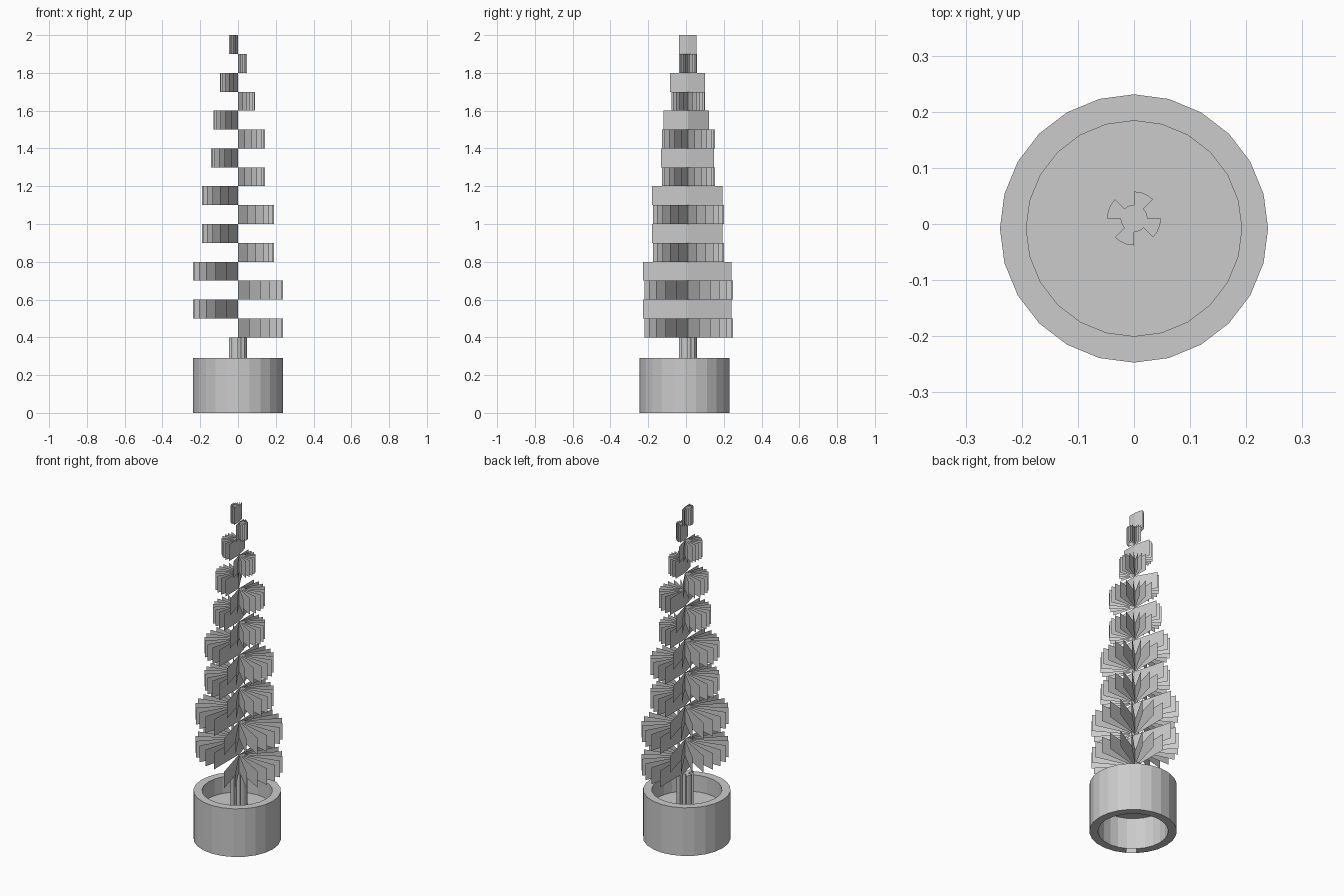
import bpy, bmesh, math
from mathutils import Vector

if "Cube" in bpy.data.objects:
    bpy.data.objects.remove(bpy.data.objects["Cube"], do_unlink=True)

STEP = 15          # degrees between blades and between pot sides
AXIS_Y = 0.01      # the tree stands slightly behind the pot centre
POT_Y = -0.008

grey = bpy.data.materials.new("plain_grey")
grey.use_nodes = True
grey.diffuse_color = (0.6, 0.6, 0.6, 1)
grey.node_tree.nodes["Principled BSDF"].inputs["Base Color"].default_value = (0.6, 0.6, 0.6, 1)


def polar(radius, degrees, z, y):
    a = math.radians(degrees)
    return Vector((radius * math.cos(a), y + radius * math.sin(a), z))


def finish(name, bm):
    mesh = bpy.data.meshes.new(name)
    bm.to_mesh(mesh)
    bm.free()
    mesh.materials.append(grey)
    obj = bpy.data.objects.new(name, mesh)
    bpy.context.collection.objects.link(obj)
    return obj


# Pot: a square-section ring, with one underside panel left open
def make_pot(outer, inner, height):
    bm = bmesh.new()
    section = [(outer, 0), (outer, height), (inner, height), (inner, 0)]
    rings = [[bm.verts.new(polar(r, a, z, POT_Y)) for r, z in section]
             for a in range(0, 360, STEP)]
    open_panel = 225 // STEP
    for i, ring in enumerate(rings):
        following = rings[(i + 1) % len(rings)]
        for k in range(4):
            n = (k + 1) % 4
            if k == 3 and i == open_panel:
                continue
            bm.faces.new((ring[k], following[k], following[n], ring[n]))
    finish("pot", bm)


# Soil: a thin sheet inside the pot
def make_soil(radius, z):
    bm = bmesh.new()
    bm.faces.new([bm.verts.new(polar(radius, a, z, POT_Y)) for a in range(0, 360, STEP)])
    finish("soil", bm)


# Trunk: an extruded four-lobed outline
def make_trunk(outer, inner, bottom, top):
    bm = bmesh.new()
    outline = []
    for start in range(0, 360, 45):
        radius = outer if (start // 45) % 2 else inner
        outline += [polar(radius, start + k * STEP, bottom, AXIS_Y) for k in range(4)]
    base = bm.faces.new([bm.verts.new(p) for p in outline])
    grown = bmesh.ops.extrude_face_region(bm, geom=[base], use_keep_orig=True)
    moved = [v for v in grown["geom"] if isinstance(v, bmesh.types.BMVert)]
    bmesh.ops.translate(bm, verts=moved, vec=(0, 0, top - bottom))
    bmesh.ops.recalc_face_normals(bm, faces=bm.faces)
    finish("trunk", bm)


# Branch fan: upright sheets spreading from the axis over half a turn
def make_fan(name, radius, bottom, first, count):
    bm = bmesh.new()
    for i in range(count):
        a = first - i * STEP
        bm.faces.new([bm.verts.new(polar(r, a, z, AXIS_Y)) for r, z in
                      ((0, bottom), (radius, bottom), (radius, bottom + 0.1), (0, bottom + 0.1))])
    finish(name, bm)


make_pot(0.239, 0.192, 0.29)
make_soil(0.192, 0.19)
make_trunk(0.048, 0.024, 0.19, 0.4)

radii = [0.238] * 4 + [0.19] * 4 + [0.143] * 3 + [0.13, 0.09, 0.095, 0.048, 0.048]
for level, radius in enumerate(radii):
    right_side = level % 2
    side = "right" if right_side else "left"
    blades = 11 if radius == 0.13 else 12
    make_fan(f"branch_fan_{side}_{level + 1}", radius, 0.4 + 0.1 * level,
             270 if right_side else 90, blades)
